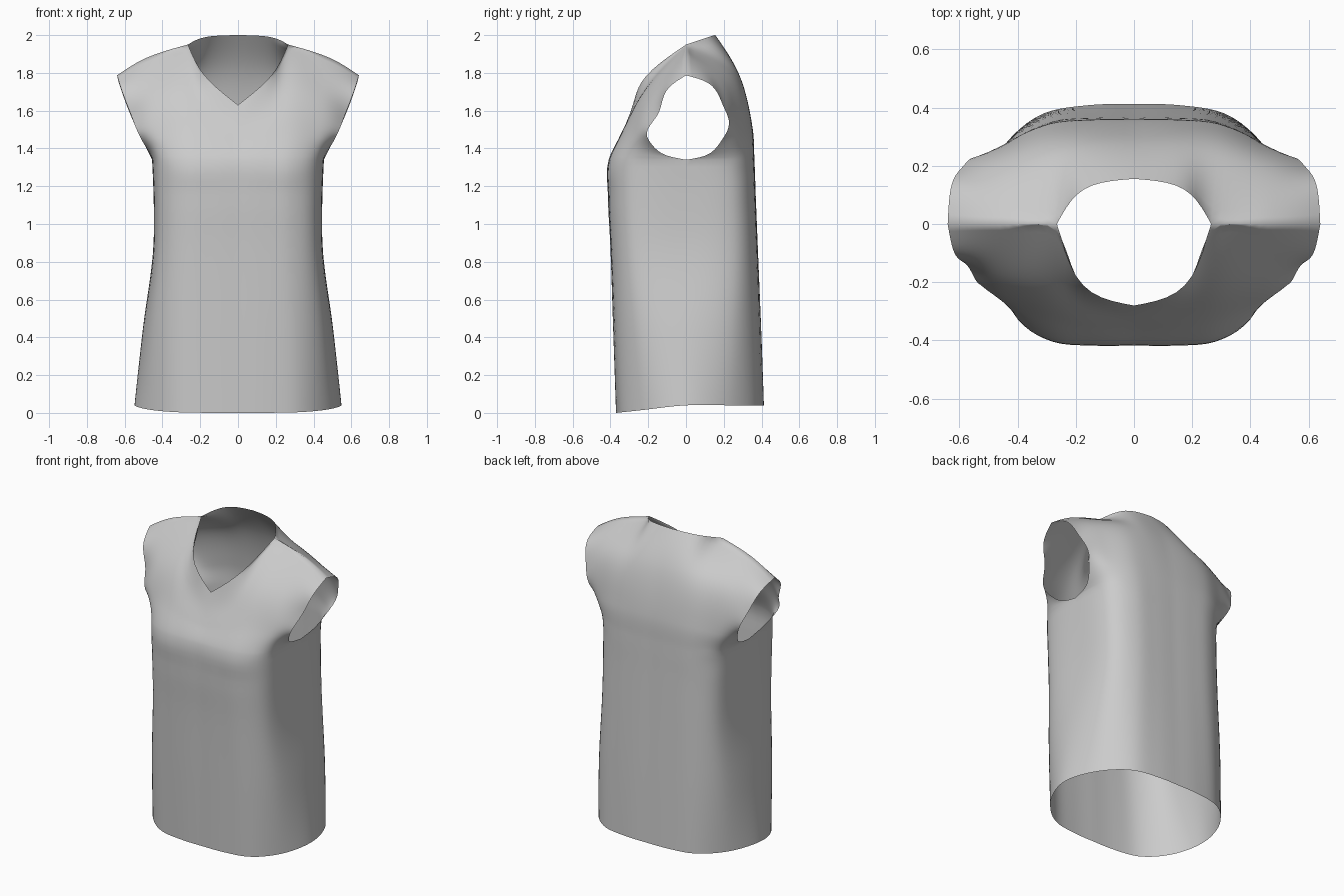
import bpy, bmesh
from mathutils import Vector as V

if "Cube" in bpy.data.objects:
    bpy.data.objects.remove(bpy.data.objects["Cube"])

# Spline through pts at the given knots
def spline(k, p, t):
    n = len(k)
    s = [(p[i + 1] - p[i]) / (k[i + 1] - k[i]) for i in range(n - 1)]
    m = [None] * n
    for i in range(1, n - 1):
        a, b = k[i] - k[i - 1], k[i + 1] - k[i]
        m[i] = (s[i - 1] * b + s[i] * a) / (a + b)
    m[0] = s[0] * 1.5 - m[1] * 0.5
    m[-1] = s[-1] * 1.5 - m[-2] * 0.5
    i = 0
    while i < n - 2 and t > k[i + 1]:
        i += 1
    h = k[i + 1] - k[i]
    x = (t - k[i]) / h
    return (p[i] * (2*x**3 - 3*x*x + 1) + m[i] * (h * (x**3 - 2*x*x + x))
            + p[i + 1] * (3*x*x - 2*x**3) + m[i + 1] * (h * (x**3 - x*x)))

# Torso tube sections: height, half width, front depth, back depth
sections = [(0, .548, .37, .412), (.45, .503, .385, .397), (.9, .447, .40, .378),
            (1.15, .447, .412, .368), (1.34, .455, .408, .361)]
across_hem = [(0, 1), (.29, .99), (.57, .92), (.84, .61), (1, 0)]
across_waist = [(0, 1), (.31, 1), (.62, .965), (.92, .735), (1, 0)]

# Yoke rows above the underarm, centre to armhole; last row is neckline + shoulder
shoulder = [(.265, 0, 1.95), (.46, 0, 1.89), (.64, 0, 1.787)]
yoke_front = [
    [(0, -.36, 1.44), (.16, -.35, 1.465), (.29, -.33, 1.48), (.43, -.28, 1.46), (.507, -.195, 1.44)],
    [(0, -.315, 1.54), (.17, -.275, 1.62), (.29, -.215, 1.71), (.45, -.19, 1.67), (.575, -.14, 1.6)],
    [(0, -.28, 1.63), (.175, -.21, 1.785)] + shoulder]
yoke_back = [
    [(0, .353, 1.5), (.15, .352, 1.5), (.29, .338, 1.5), (.435, .28, 1.47), (.515, .2, 1.46)],
    [(0, .285, 1.78), (.16, .28, 1.785), (.29, .25, 1.785), (.46, .21, 1.735), (.59, .195, 1.63)],
    [(0, .155, 2.0), (.17, .12, 1.99)] + shoulder]
# Extra armhole points that round its bottom and top
arm_extra = [[(.465, -.12, 1.37), (.62, -.092, 1.72)], [(.47, .12, 1.37), (.63, .12, 1.745)]]

UK = [0, 1, 2, 3.3, 5]
VK = [s[0] for s in sections] + [1.46, 1.63, 1.8]
UNDERARM = 4
ARM_K = [1.34, 1.395, 1.46, 1.63, 1.73, 1.8]

def net(side, yoke):
    rows = []
    for z, w, f, b in sections:
        k = min(1, z / .9)
        row = []
        for (hx, hy), (wx, wy) in zip(across_hem, across_waist):
            fx, fy = hx + (wx - hx) * k, hy + (wy - hy) * k
            hem = (.04 * (1 - fy) if side < 0 else .04) if z == 0 else z
            row.append(V((w * fx, fy * (-f if side < 0 else b), hem)))
        rows.append(row)
    return rows + [[V(p) for p in r] for r in yoke]

nets = [net(-1, yoke_front), net(1, yoke_back)]

# One control row at height parameter v; the edge column follows the armhole
def control_row(h, v):
    n, u = nets[h], UNDERARM
    row = [spline(VK, [r[c] for r in n], v) for c in range(4)]
    edge = [r[4] for r in n]
    if v <= VK[u]:
        row.append(spline(VK[:u + 1], edge[:u + 1], v))
    else:
        lo, hi = map(V, arm_extra[h])
        row.append(spline(ARM_K, [edge[4], lo, edge[5], edge[6], hi, edge[7]], v))
    return row

def samples(knots, counts):
    out = [knots[0]]
    for a, b, c in zip(knots, knots[1:], counts):
        out += [a + (b - a) * (i + 1) / c for i in range(c)]
    return out

us = samples(UK, [5, 5, 6, 9])
vs = samples(VK, [7, 7, 5, 5, 8, 8, 10])
bm = bmesh.new()
for h in range(2):
    grid = []
    for v in vs:
        f, b = control_row(0, v), control_row(1, v)
        own = (f, b)[h]
        line = []
        for u in us:
            if v <= VK[UNDERARM]:      # closed tube
                p = spline(UK + [10 - k for k in UK[-2::-1]], f + b[-2::-1], u if h == 0 else 10 - u)
            elif v >= VK[-1]:          # neckline, then shoulder seam
                p = spline(UK[:3], own[:3], u) if u <= 2 else spline(UK[2:], own[2:], u)
            else:
                p = spline(UK, own, u)
            if u == 0:
                p.x = 0
            line.append(bm.verts.new(p))
        grid.append(line)
    for r0, r1 in zip(grid, grid[1:]):
        for i in range(len(us) - 1):
            q = [r0[i], r0[i + 1], r1[i + 1], r1[i]]
            bm.faces.new(q if h == 0 else q[::-1])
# Sew the side and shoulder seams
bmesh.ops.remove_doubles(bm, verts=bm.verts[:], dist=.0005)

mesh = bpy.data.meshes.new("sleeveless_top")
bm.to_mesh(mesh)
bm.free()
top = bpy.data.objects.new("sleeveless_top", mesh)
bpy.context.collection.objects.link(top)
for p in mesh.polygons:
    p.use_smooth = True
mirror = top.modifiers.new("mirror", 'MIRROR')
mirror.merge_threshold = .0005
